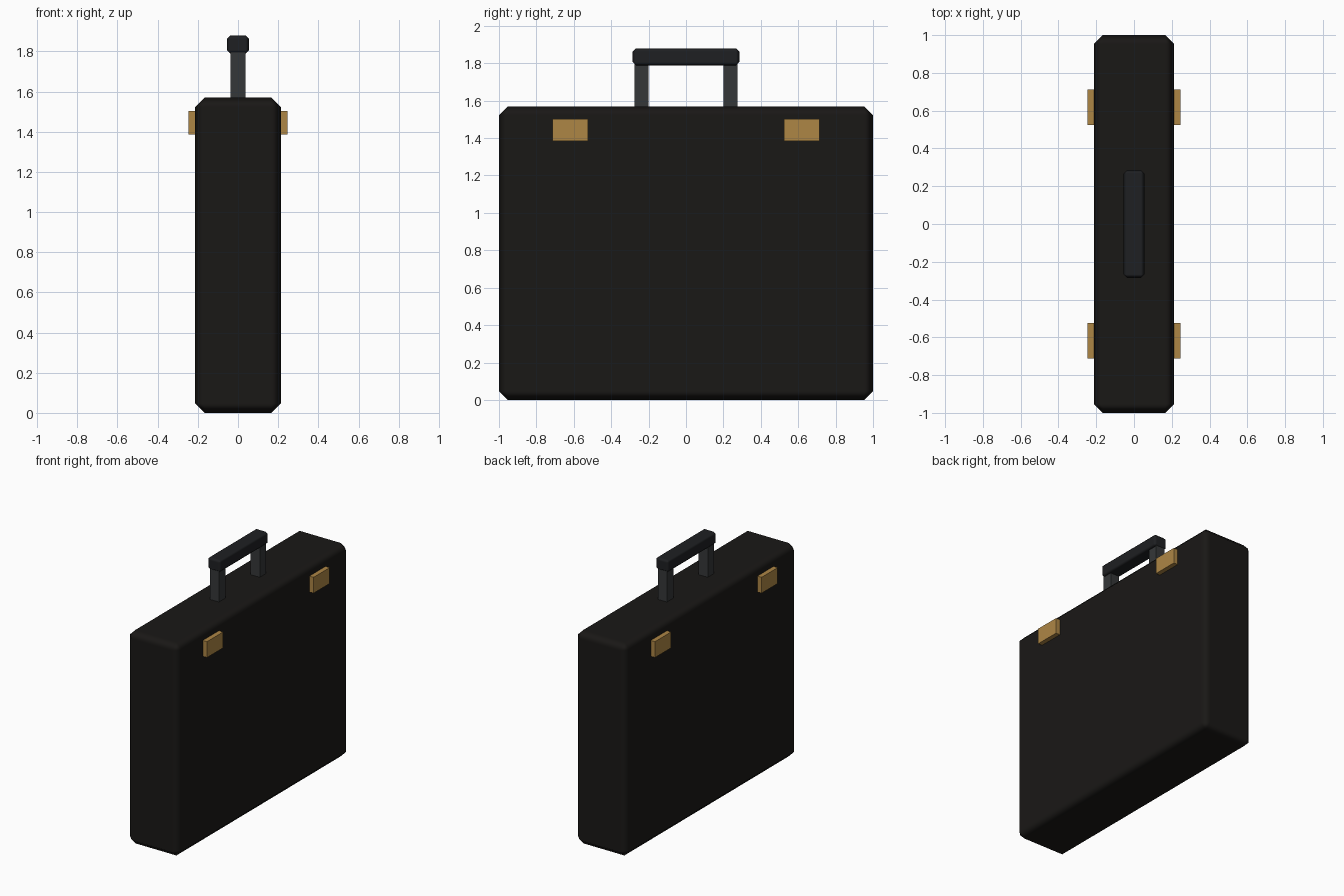
import bpy

if "Cube" in bpy.data.objects:
    bpy.data.objects.remove(bpy.data.objects["Cube"])


def material(name, rgb):
    m = bpy.data.materials.new(name)
    m.diffuse_color = (*rgb, 1)
    m.use_nodes = True
    m.node_tree.nodes["Principled BSDF"].inputs["Base Color"].default_value = m.diffuse_color
    return m


def block(name, lo, hi, mat, bevel=0):
    """Box between two corners, optionally with a soft-shaded chamfer."""
    bpy.ops.mesh.primitive_cube_add(
        size=1, location=[(a + b) / 2 for a, b in zip(lo, hi)])
    ob = bpy.context.object
    ob.name = name
    ob.scale = [b - a for a, b in zip(lo, hi)]
    bpy.ops.object.transform_apply(location=False, rotation=False, scale=True)
    ob.data.materials.append(mat)
    if bevel:
        bpy.ops.object.shade_smooth()
        mod = ob.modifiers.new("chamfer", 'BEVEL')
        mod.width = bevel
        mod.segments = 1
        mod.harden_normals = True
    return ob


leather = material("black_leather", (0.010, 0.009, 0.008))
rubber = material("grip_black", (0.013, 0.014, 0.016))
metal = material("dark_metal", (0.035, 0.038, 0.040))
brass = material("brass", (0.42, 0.24, 0.06))

# Case body
block("case_body", (-0.213, -1, 0), (0.213, 1, 1.57), leather, 0.047)

# Handle: grip bar on two posts
block("handle_grip", (-0.055, -0.285, 1.788), (0.055, 0.285, 1.88), rubber, 0.018)
for side, label in ((-1, "front"), (1, "back")):
    y0, y1 = sorted((side * 0.2, side * 0.275))
    block(f"handle_post_{label}", (-0.037, y0, 1.55), (0.037, y1, 1.80), metal)

# Brass latches, a pair on each broad face
for sx, xl in ((-1, "left"), (1, "right")):
    for sy, yl in ((-1, "front"), (1, "back")):
        x0, x1 = sorted((sx * 0.19, sx * 0.247))
        y0, y1 = sorted((sy * 0.525, sy * 0.713))
        block(f"latch_{xl}_{yl}", (x0, y0, 1.385), (x1, y1, 1.502), brass)
